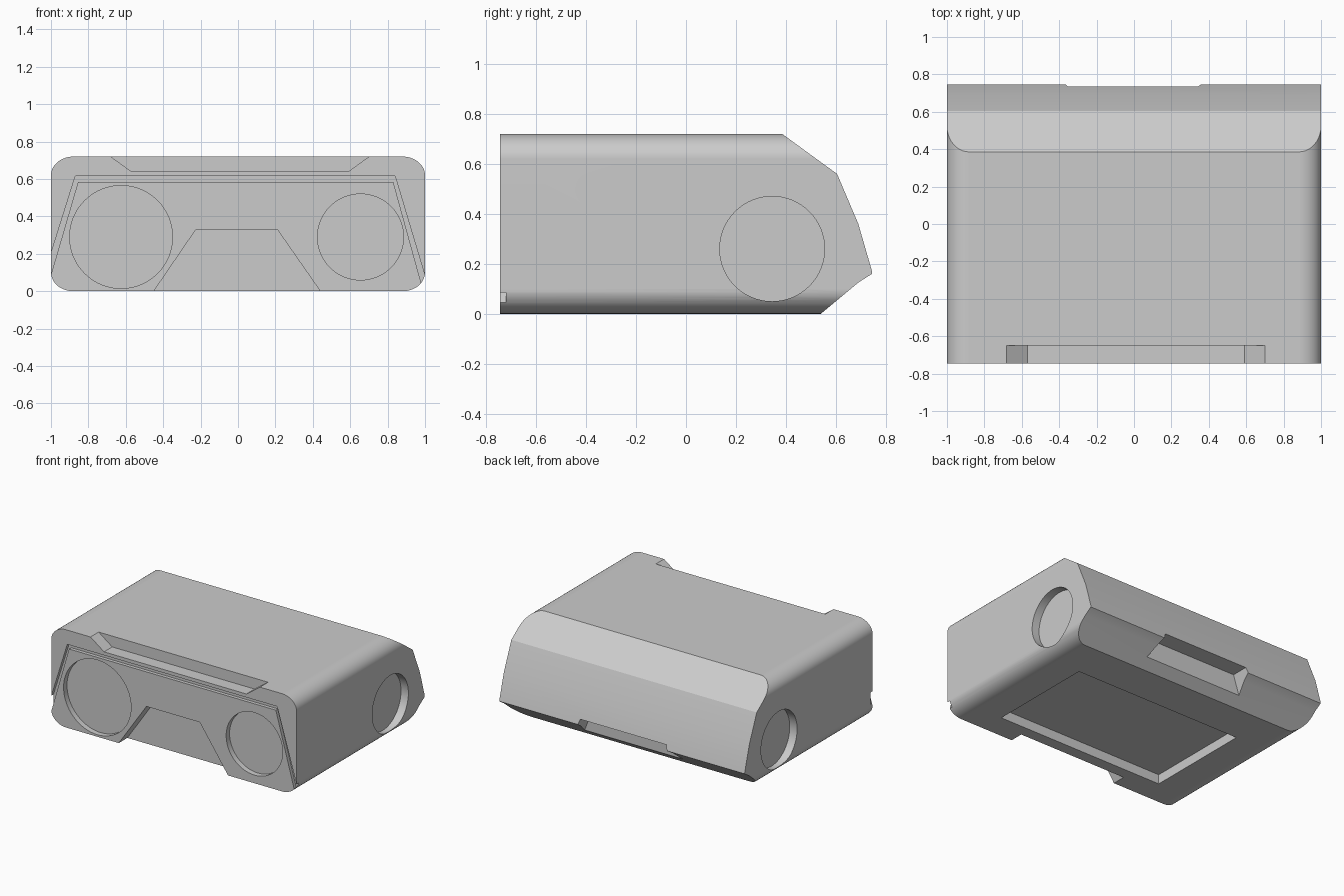
import bpy, bmesh
from math import sin, cos, pi, radians
from mathutils import Vector

if "Cube" in bpy.data.objects:
    bpy.data.objects.remove(bpy.data.objects["Cube"], do_unlink=True)

FRONT, TOP = -0.745, 0.72


def make_material(name, color):
    mat = bpy.data.materials.new(name)
    mat.use_nodes = True
    mat.diffuse_color = color
    mat.node_tree.nodes["Principled BSDF"].inputs["Base Color"].default_value = color
    return mat


def prism(name, outline, axis, start, end):
    """Extrude a 2D outline along one axis."""
    place = {
        "x": lambda p, t: (t, p[0], p[1]),
        "y": lambda p, t: (p[0], t, p[1]),
        "z": lambda p, t: (p[0], p[1], t),
    }[axis]
    bm = bmesh.new()
    face = bm.faces.new([bm.verts.new(place(p, start)) for p in outline])
    grown = bmesh.ops.extrude_face_region(bm, geom=[face], use_keep_orig=True)
    moved = [v for v in grown["geom"] if isinstance(v, bmesh.types.BMVert)]
    step = Vector(place((0, 0), end - start))
    bmesh.ops.translate(bm, verts=moved, vec=step)
    bmesh.ops.recalc_face_normals(bm, faces=bm.faces)
    mesh = bpy.data.meshes.new(name)
    bm.to_mesh(mesh)
    bm.free()
    obj = bpy.data.objects.new(name, mesh)
    bpy.context.collection.objects.link(obj)
    return obj


def circle(u, v, radius, count=64):
    return [(u + radius * cos(2 * pi * i / count), v + radius * sin(2 * pi * i / count))
            for i in range(count)]


def rounded_rectangle(half, height, rx, rz, steps=10):
    corners = [(half - rx, height - rz), (rx - half, height - rz),
               (rx - half, rz), (half - rx, rz)]
    return [(cx + rx * cos(a), cz + rz * sin(a))
            for k, (cx, cz) in enumerate(corners)
            for a in [(k + i / steps) * pi / 2 for i in range(steps + 1)]]


def combine(target, tool, operation="DIFFERENCE"):
    tool.hide_render = True
    mod = target.modifiers.new("cut", "BOOLEAN")
    mod.operation, mod.solver, mod.object = operation, "EXACT", tool
    bpy.context.view_layer.objects.active = target
    bpy.ops.object.modifier_apply(modifier=mod.name)
    bpy.data.objects.remove(tool, do_unlink=True)


# Body: faceted side profile trimmed by a rounded cross-section
side_profile = [(FRONT, 0), (0.54, 0), (0.69, 0.125), (0.745, 0.16), (0.745, 0.17),
                (0.69, 0.36), (0.605, 0.56), (0.385, TOP), (FRONT, TOP)]
body = prism("body", rounded_rectangle(1, TOP, 0.12, 0.1), "y", FRONT, 0.9)
side_profile = [(y - 0.1 if y == FRONT else y, z) for y, z in side_profile]
side_profile = [(y, -0.1 if z == 0 and y < 0 else z) for y, z in side_profile]
side_profile[0:2] = [(FRONT - 0.1, -0.12), (0.396, -0.12)]
side_profile[-2:] = [(0.248, TOP + 0.1), (FRONT - 0.1, TOP + 0.1)]
combine(body, prism("profile_tool", side_profile, "x", -1.2, 1.2), "INTERSECT")

# Thin groove framing the front panel
groove = [(-1.057, 0.02), (-0.87, 0.615), (0.84, 0.615), (1.03, -0.02),
          (0.997, -0.02), (0.83, 0.585), (-0.855, 0.585), (-1.02, 0.02)]
combine(body, prism("groove_tool", groove, "y", FRONT - 0.1, FRONT + 0.025))

# Front top and bottom notches
top_notch = [(-0.708, 0.74), (-0.57, 0.64), (0.59, 0.64), (0.728, 0.74)]
combine(body, prism("top_notch_tool", top_notch, "y", FRONT - 0.1, -0.65))
bottom_notch = [(-0.464, -0.02), (-0.225, 0.33), (0.21, 0.33), (0.454, -0.02)]
combine(body, prism("bottom_notch_tool", bottom_notch, "y", FRONT - 0.1, FRONT + 0.1))

# Round front recesses
for x, radius in ((-0.625, 0.275), (0.655, 0.23)):
    combine(body, prism("front_round_tool", circle(x, 0.29, radius), "y",
                        FRONT - 0.1, FRONT + 0.04))

# Round recess on each side
for side in (-1, 1):
    combine(body, prism("side_round_tool", circle(0.345, 0.26, 0.21), "x",
                        side * 0.94, side * 1.1))

# Rectangular recess underneath
panel = [(-0.685, -0.56), (0.685, -0.56), (0.685, 0.245), (-0.685, 0.245)]
combine(body, prism("underside_tool", panel, "z", -0.1, 0.07))

# Rear grip notch
grip = [(-0.42, 0.0), (-0.355, 0.2), (0.345, 0.2), (0.42, 0.0)]
combine(body, prism("grip_tool", grip, "y", 0.61, 0.9))

# Finish
body.data.materials.clear()
body.data.materials.append(make_material("plain grey", (0.6, 0.6, 0.6, 1)))
for poly in body.data.polygons:
    poly.material_index = 0
bpy.ops.object.select_all(action="DESELECT")
body.select_set(True)
bpy.context.view_layer.objects.active = body
bpy.ops.object.shade_smooth_by_angle(angle=radians(28))
weighted = body.modifiers.new("even_shading", "WEIGHTED_NORMAL")
weighted.keep_sharp = True
